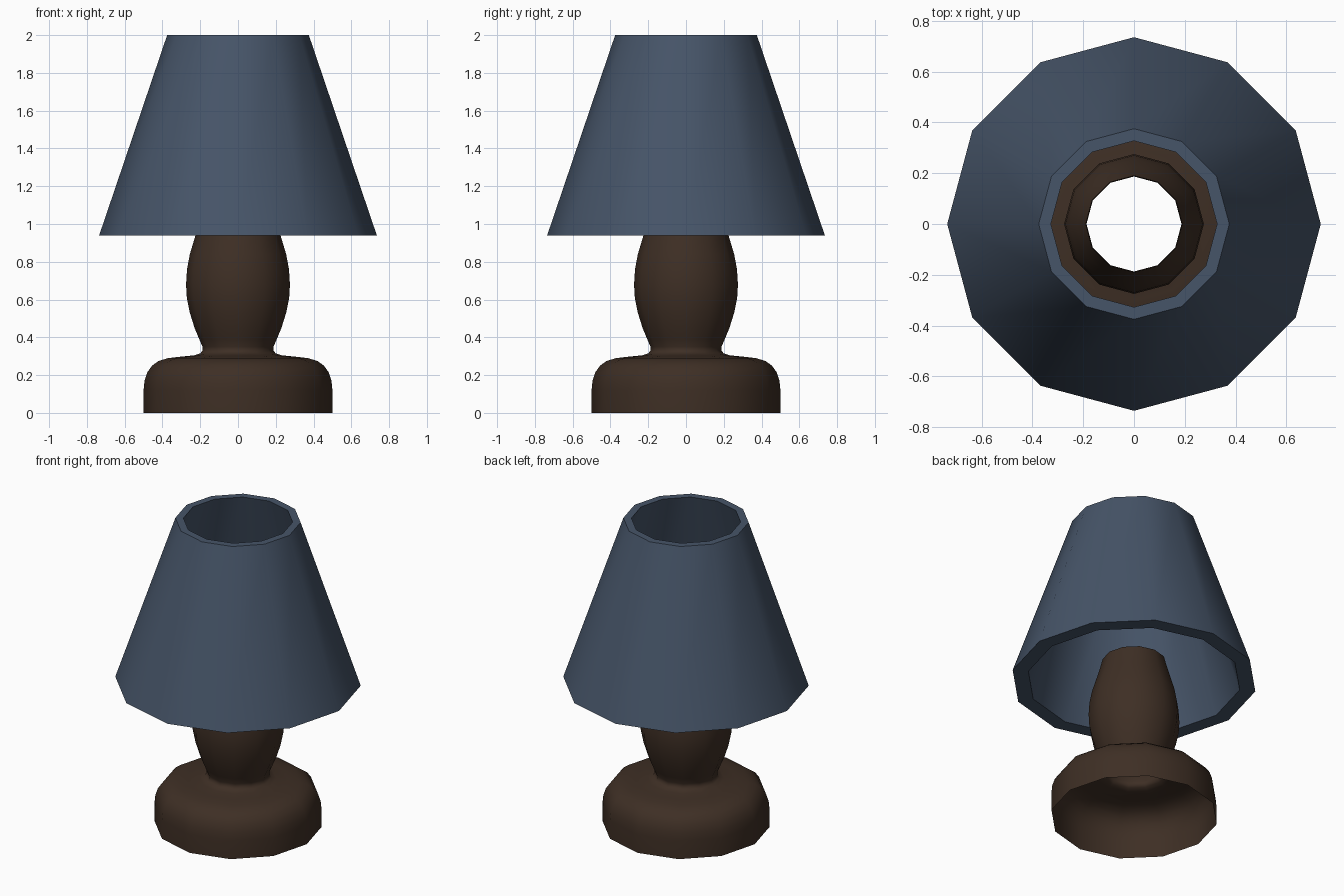
import bpy, bmesh, math

if "Cube" in bpy.data.objects:
    bpy.data.objects.remove(bpy.data.objects["Cube"])

SIDES = 12


def material(name, rgb):
    m = bpy.data.materials.new(name)
    m.diffuse_color = (*rgb, 1)
    m.use_nodes = True
    m.node_tree.nodes["Principled BSDF"].inputs["Base Color"].default_value = m.diffuse_color
    return m


def lathe(name, profile, mat, closed=False, sharp=40):
    """Spin a (radius, z) profile around z."""
    bm = bmesh.new()
    rings = [[bm.verts.new((r * math.cos(2 * math.pi * i / SIDES),
                            r * math.sin(2 * math.pi * i / SIDES), z))
              for i in range(SIDES)] for r, z in profile]
    pairs = list(zip(rings, rings[1:]))
    if closed:
        pairs.append((rings[-1], rings[0]))
    for a, b in pairs:
        for i in range(SIDES):
            j = (i + 1) % SIDES
            bm.faces.new((a[i], a[j], b[j], b[i]))
    mesh = bpy.data.meshes.new(name)
    bm.to_mesh(mesh)
    bm.free()
    mesh.materials.append(mat)
    obj = bpy.data.objects.new(name, mesh)
    bpy.context.collection.objects.link(obj)
    bpy.ops.object.select_all(action='DESELECT')
    obj.select_set(True)
    bpy.context.view_layer.objects.active = obj
    bpy.ops.object.shade_smooth_by_angle(angle=math.radians(sharp))
    return obj


blue = material("slate blue fabric", (0.061, 0.089, 0.138))
brown = material("dark brown wood", (0.048, 0.028, 0.018))

# Hollow stand: rounded foot, narrow neck and bulging stem, open at both ends
lathe("lamp_stand", [
    (0.50, 0.0), (0.50, 0.12), (0.495, 0.17), (0.48, 0.215), (0.455, 0.25),
    (0.42, 0.275), (0.37, 0.29), (0.30, 0.298), (0.23, 0.305), (0.20, 0.315),
    (0.187, 0.33), (0.188, 0.35), (0.205, 0.39), (0.23, 0.45), (0.255, 0.53),
    (0.271, 0.61), (0.275, 0.68), (0.27, 0.76), (0.255, 0.84), (0.225, 0.94),
    (0.205, 1.01), (0.19, 1.07)], brown, sharp=75)

# Tapered shade with a thick wall and flat rims
lathe("lamp_shade", [(0.735, 0.94), (0.375, 2.0), (0.327, 2.0), (0.64, 0.94)],
      blue, closed=True)
